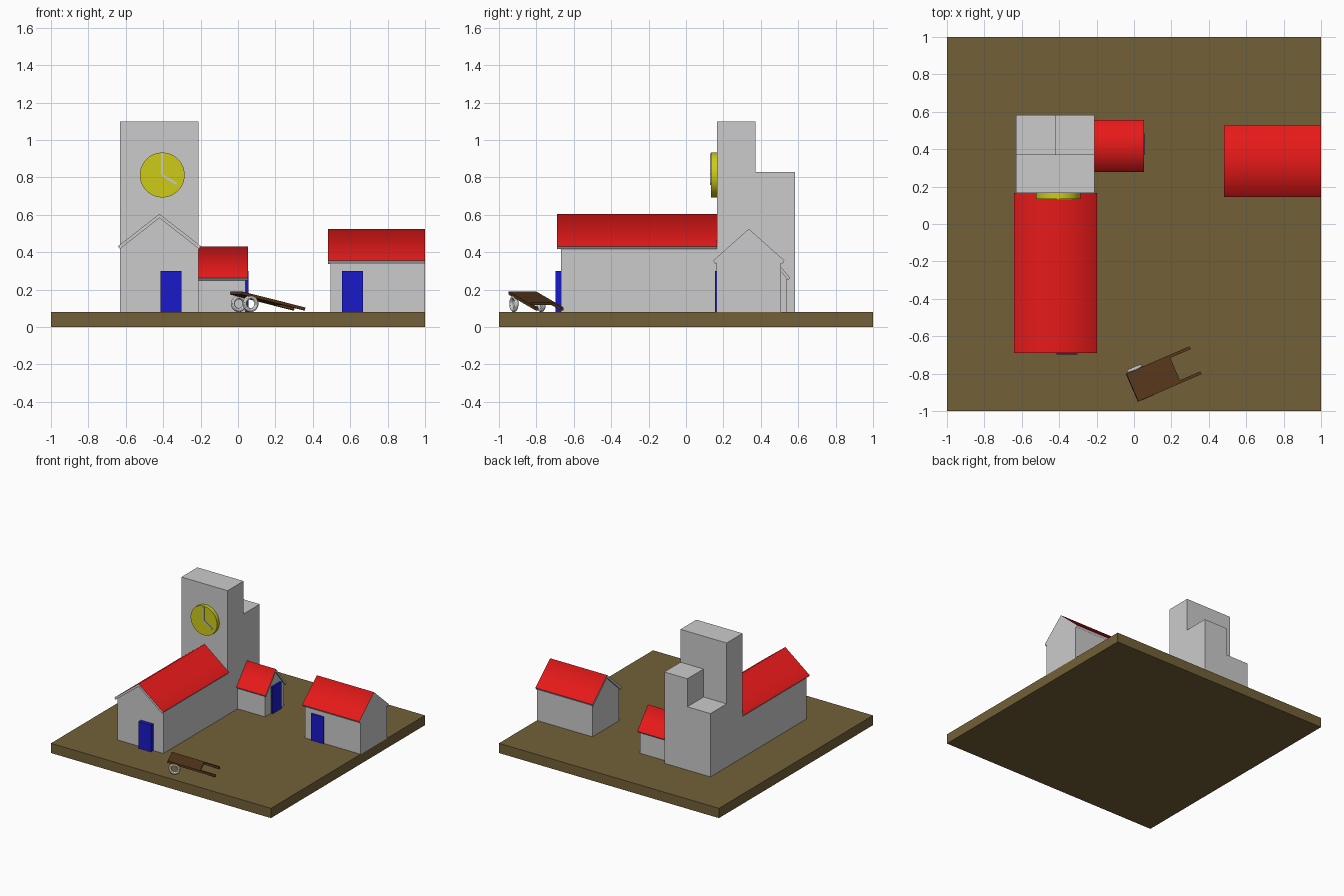
import bpy
import bmesh
from math import radians, cos, sin, pi
from mathutils import Vector, Euler

if "Cube" in bpy.data.objects:
    bpy.data.objects.remove(bpy.data.objects["Cube"])


def material(name, rgb):
    m = bpy.data.materials.new(name)
    m.diffuse_color = (*rgb, 1)
    m.use_nodes = True
    m.node_tree.nodes["Principled BSDF"].inputs["Base Color"].default_value = m.diffuse_color
    return m


EARTH = material("earth", (0.17, 0.12, 0.04))
RED = material("roof_red", (0.8, 0.01, 0.01))
BLUE = material("door_blue", (0.01, 0.01, 0.6))
YELLOW = material("clock_yellow", (0.62, 0.6, 0.01))
WOOD = material("dark_wood", (0.10, 0.04, 0.012))
GREY = material("stone_grey", (0.8, 0.8, 0.8))
G = 0.08  # ground level


def link(name, bm, *mats):
    bmesh.ops.recalc_face_normals(bm, faces=bm.faces)
    me = bpy.data.meshes.new(name)
    bm.to_mesh(me)
    bm.free()
    for m in mats:
        me.materials.append(m)
    ob = bpy.data.objects.new(name, me)
    bpy.context.collection.objects.link(ob)
    return ob


def box(name, lo, hi, *mats):
    lo, hi = Vector(lo), Vector(hi)
    bm = bmesh.new()
    bmesh.ops.create_cube(bm, size=1)
    for v in bm.verts:
        v.co = (lo + hi) / 2 + v.co * (hi - lo)
    return link(name, bm, *mats)


def prism(profile, a, b, place):
    """Extrude a 2D profile from a to b; place maps (across, z, along) to 3D."""
    bm = bmesh.new()
    face = bm.faces.new([bm.verts.new(place(p, z, a)) for p, z in profile])
    new = bmesh.ops.extrude_face_region(bm, geom=[face])["geom"]
    step = place(0, 0, b) - place(0, 0, a)
    bmesh.ops.translate(bm, vec=step, verts=[g for g in new if isinstance(g, bmesh.types.BMVert)])
    return bm


def house(name, axis, c, hw, wall, roof, rw, eave, apex, lip):
    """Gabled walls plus a slab roof, ridge along the given axis."""
    if axis == "x":
        place = lambda p, z, t: Vector((t, c + p, z))
    else:
        place = lambda p, z, t: Vector((c + p, t, z))
    inner_w, inner_z, inner_apex = rw - 0.011, eave - lip, apex - 0.022
    wall_top = inner_z + (inner_apex - inner_z) * (1 - hw / inner_w)
    link(name + "_walls", prism([(-hw, G), (hw, G), (hw, wall_top), (0, inner_apex), (-hw, wall_top)],
                                *wall, place))
    bm = prism([(-rw, eave), (0, apex), (rw, eave), (inner_w, inner_z), (0, inner_apex), (-inner_w, inner_z)],
               *roof, place)
    ob = link(name + "_roof", bm, GREY, RED)
    # only the upper slopes are red, shaded smoothly over the ridge
    for f in ob.data.polygons:
        if f.normal.z > 0.3:
            f.material_index = 1
            f.use_smooth = True


# Ground slab
box("ground", (-1, -1, 0), (1, 1, G), EARTH)

# Stepped clock tower
bm = bmesh.new()
X0, X1, X2, Y0, Y1, Y2 = -0.63, -0.42, -0.21, 0.165, 0.372, 0.582
box("tower_front", (X0, Y0, G), (X2, Y1, 1.1))
box("tower_back_tall", (X1, Y1, G), (X2, Y2, 0.83))
box("tower_back_low", (X0, Y1, G), (X1, Y2, 0.6))
bm.free()

# Three gabled buildings
house("hall", "y", -0.42, 0.21, (-0.667, 0.165), (-0.69, 0.165), 0.222, 0.432, 0.605, 0.014)
house("annex", "x", 0.418, 0.123, (-0.21, 0.04), (-0.21, 0.053), 0.139, 0.262, 0.43, 0.012)
house("cottage", "x", 0.336, 0.172, (0.495, 1.0), (0.482, 1.0), 0.191, 0.355, 0.525, 0.018)

# Doors
box("hall_door", (-0.415, -0.698, G), (-0.302, -0.66, 0.3), BLUE)
box("annex_door", (0.03, 0.37, G), (0.055, 0.485, 0.3), BLUE)
box("cottage_door", (0.555, 0.155, G), (0.667, 0.175, 0.3), BLUE)

# Clock face
CLOCK = Vector((-0.405, 0.15, 0.813))
bpy.ops.mesh.primitive_cylinder_add(vertices=48, radius=0.12, depth=0.03, location=CLOCK,
                                    rotation=(radians(90), 0, 0))
face = bpy.context.object
face.name = "clock_face"
face.data.materials.append(YELLOW)
bpy.ops.object.shade_smooth_by_angle()

# Clock hands, each a bar rising from the centre then turned
for name, length, turn in (("minute_hand", 0.115, 0), ("hour_hand", 0.09, 122)):
    hand = box(name, (-0.006, -0.004, 0), (0.006, 0.006, length))
    hand.location = CLOCK + Vector((0, -0.018, 0))
    hand.rotation_euler = (0, radians(turn), 0)

# Handcart: tilted bed, two shafts, two ring wheels
YAW, TILT = radians(23.4), radians(13)
REAR = Vector((-0.01, -0.875, 0.182))
parts = [box("cart_bed", (0, -0.081, -0.008), (0.255, 0.081, 0.008), WOOD)]
for side, s in (("left", 1), ("right", -1)):
    parts.append(box("cart_shaft_" + side, (0.1, s * 0.073 - 0.008, -0.0085),
                     (0.377, s * 0.073 + 0.008, 0.0075), WOOD))
for p in parts:
    p.location = REAR
    p.rotation_euler = (0, TILT, YAW)

for side, v in (("left", 0.087), ("right", -0.072)):
    pos = REAR + Euler((0, 0, YAW)).to_matrix() @ Vector((0.053, v, 0))
    pos.z = G + 0.045
    bpy.ops.mesh.primitive_torus_add(major_radius=0.034, minor_radius=0.011, major_segments=32,
                                     minor_segments=12, location=pos, rotation=(radians(90), 0, YAW))
    bpy.context.object.name = "cart_wheel_" + side
    bpy.ops.object.shade_smooth_by_angle()
